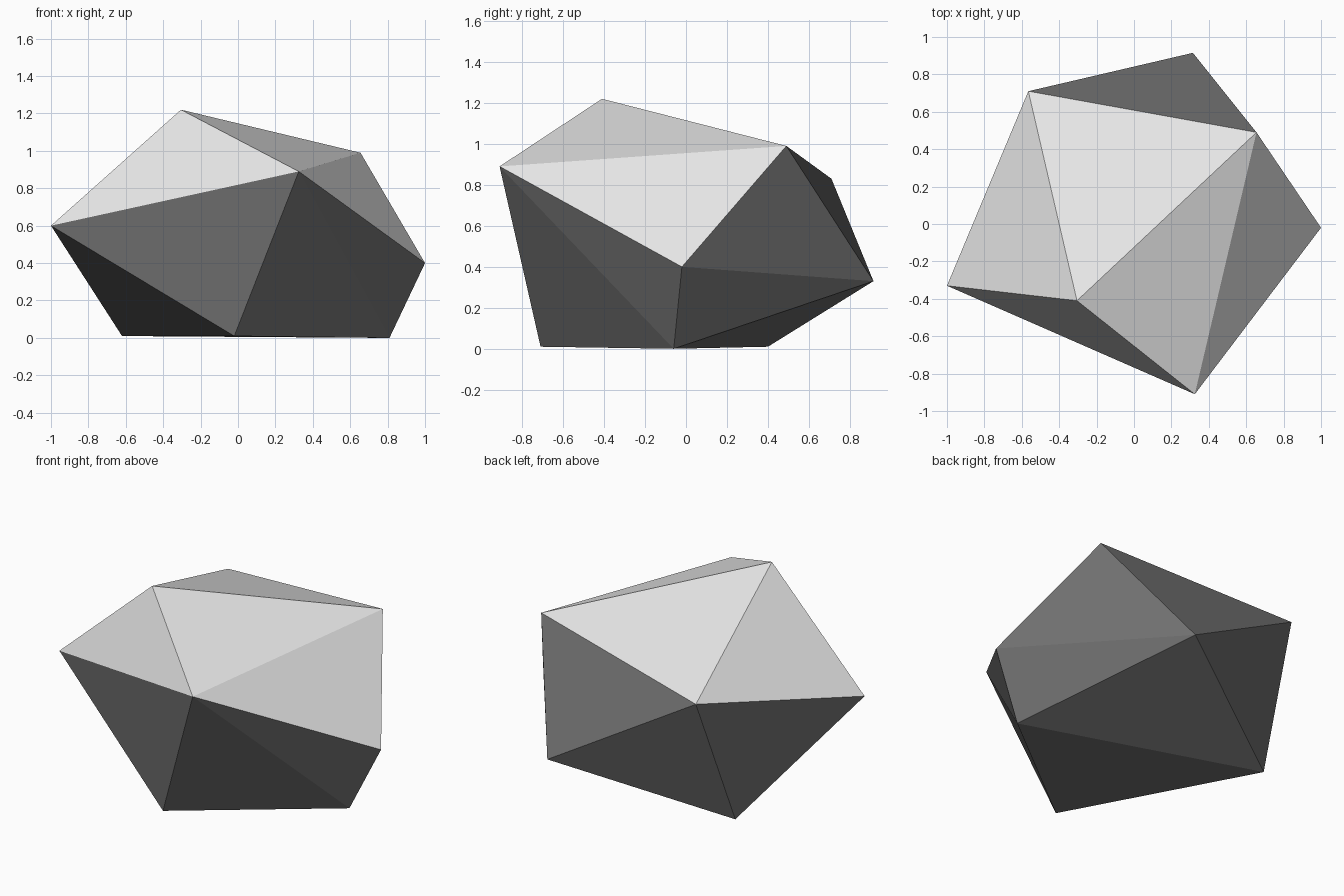
import bpy
import bmesh

default_cube = bpy.data.objects.get("Cube")
if default_cube:
    bpy.data.objects.remove(default_cube, do_unlink=True)


def make_material(name, grey):
    mat = bpy.data.materials.new(name)
    mat.use_nodes = True
    colour = (grey, grey, grey, 1)
    mat.diffuse_color = colour
    mat.node_tree.nodes["Principled BSDF"].inputs["Base Color"].default_value = colour
    return mat


# Corners of the boulder, each named by a letter
corners = {
    "A": (-0.565, 0.71, 0.83),   # back shoulder
    "B": (0.315, 0.915, 0.33),   # back bulge
    "C": (0.655, 0.49, 0.99),    # back left shoulder
    "D": (1.0, -0.02, 0.40),     # left bulge
    "E": (0.325, -0.91, 0.89),   # front shoulder
    "F": (-0.305, -0.41, 1.22),  # peak
    "G": (-1.0, -0.33, 0.60),    # right bulge
    "P": (-0.02, -0.71, 0.01),   # front foot
    "Q": (-0.62, 0.40, 0.01),    # back foot
    "R": (0.81, -0.06, 0.0),     # left foot
}

# Facets by corner letters: pale cap above, dark stone below
cap = "AFC AFG GFE FCE CDE".split()
body = "ABC GEP GPQ EDR ERP CDB DRB RBQ PQR ABQ AGQ".split()

bm = bmesh.new()
verts = {key: bm.verts.new(co) for key, co in corners.items()}
for slot, facets in enumerate((body, cap)):
    for facet in facets:
        face = bm.faces.new([verts[key] for key in facet])
        face.material_index = slot
bmesh.ops.recalc_face_normals(bm, faces=bm.faces[:])

mesh = bpy.data.meshes.new("boulder")
bm.to_mesh(mesh)
bm.free()
mesh.materials.append(make_material("dark grey stone", 0.16))
mesh.materials.append(make_material("pale grey cap", 0.8))

boulder = bpy.data.objects.new("boulder", mesh)
bpy.context.collection.objects.link(boulder)
